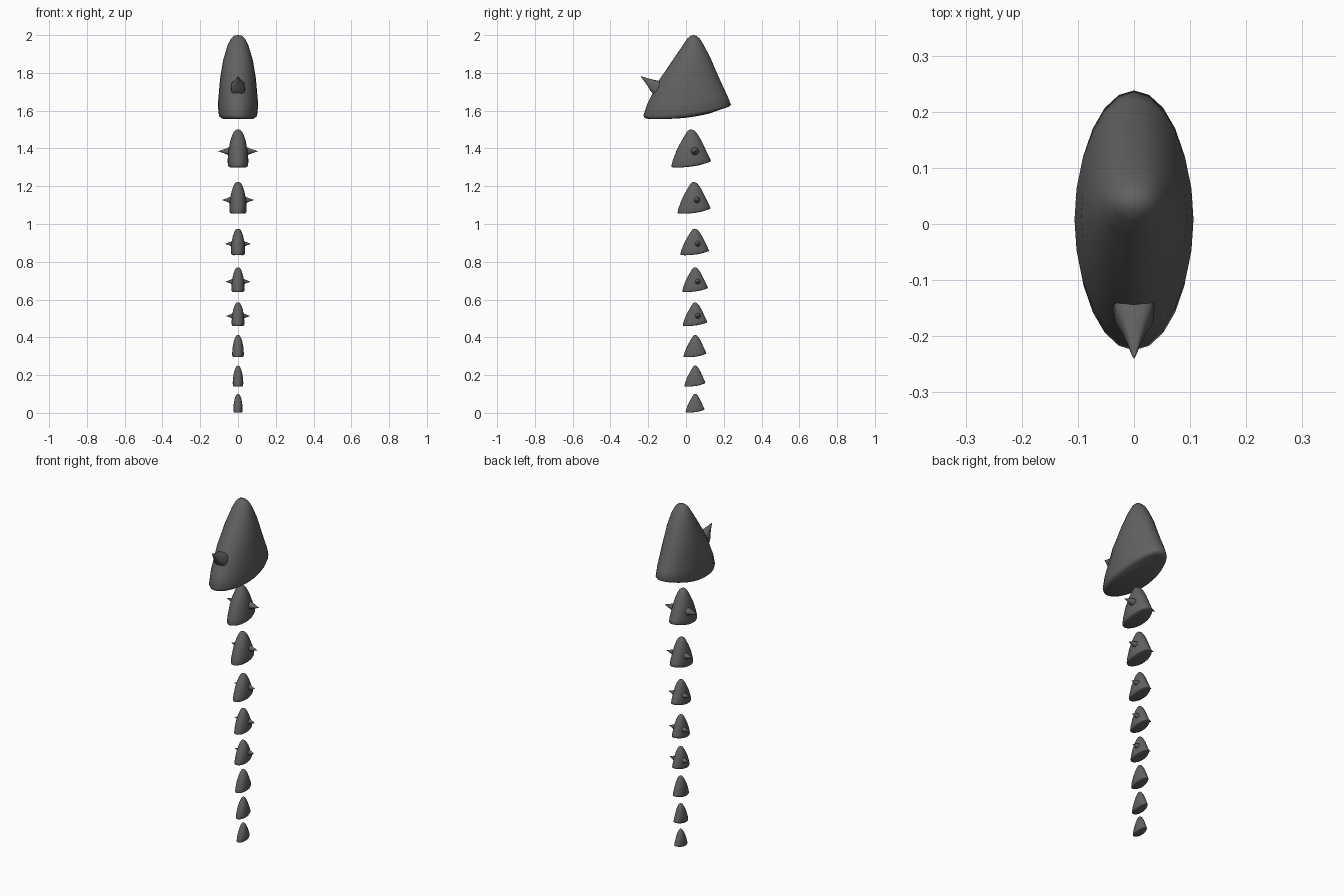
import bpy
import bmesh
from math import sin, cos, pi, copysign
from mathutils import Vector

cube = bpy.data.objects.get("Cube")
if cube:
    bpy.data.objects.remove(cube, do_unlink=True)

grey = bpy.data.materials.new("dark_grey")
grey.use_nodes = True
colour = (0.12, 0.12, 0.12, 1)
grey.diffuse_color = colour
grey.node_tree.nodes["Principled BSDF"].inputs["Base Color"].default_value = colour


def loft(name, rings, tip=None):
    """Skin a stack of point rings, closing the end with a cap or a tip."""
    bm = bmesh.new()
    loops = [[bm.verts.new(point) for point in ring] for ring in rings]
    for lower, upper in zip(loops, loops[1:]):
        for i in range(len(lower)):
            j = (i + 1) % len(lower)
            bm.faces.new((lower[i], lower[j], upper[j], upper[i]))
    bm.faces.new(loops[0])
    if tip is None:
        bm.faces.new(loops[-1])
    else:
        point = bm.verts.new(tip)
        last = loops[-1]
        for i in range(len(last)):
            bm.faces.new((last[i], last[(i + 1) % len(last)], point))
    bmesh.ops.recalc_face_normals(bm, faces=bm.faces)
    mesh = bpy.data.meshes.new(name)
    bm.to_mesh(mesh)
    bm.free()
    mesh.materials.append(grey)
    obj = bpy.data.objects.new(name, mesh)
    bpy.context.collection.objects.link(obj)
    bpy.ops.object.select_all(action='DESELECT')
    obj.select_set(True)
    bpy.context.view_layer.objects.active = obj
    bpy.ops.object.shade_smooth_by_angle(angle=pi / 3)
    return obj


# Shared rounded cone: front reach, back reach, front height, back height,
# half width and sag, each as a share of the full size
SECTIONS = [
    (.45, .41, 0, .062, .42, .012),
    (.92, .84, 0, .128, .84, .045),
    (.98, .96, .01, .145, .94, .04),
    (1, 1, .04, .17, .98, .035),
    (.93, .92, .17, .26, 1, .02),
    (.68, .64, .47, .53, .89, .01),
    (.435, .46, .685, .72, .74, 0),
    (.23, .28, .865, .876, .53, 0),
    (.13, .17, .955, .955, .36, 0),
    (.06, .08, .993, .993, .2, 0),
]


def body(name, front, back, bottom, top, half_width, apex, roundness=1.0):
    height = top - bottom
    rings = []
    for f, b, zf, zb, w, sag in SECTIONS:
        y0 = apex - (apex - front) * f ** roundness
        y1 = apex + (back - apex) * b ** roundness
        ring = []
        for i in range(24):
            a = 2 * pi * i / 24
            t = cos(a)
            z = (zf + zb) / 2 + (zb - zf) / 2 * t - sag * sin(a) ** 2
            ring.append((half_width * w * sin(a),
                         (y0 + y1) / 2 + (y1 - y0) / 2 * t,
                         bottom + height * z))
        rings.append(ring)
    return loft(name, rings, (0, apex, top))


def spike(name, base, tip, radius, squareness=1.0):
    """Concave spike; squareness below one makes the section boxier."""
    base, tip = Vector(base), Vector(tip)
    axis = (tip - base).normalized()
    side = Vector((0, 1, 0)) if abs(axis.x) > .5 else Vector((1, 0, 0))
    up = axis.cross(side)

    def shape(v):
        return copysign(abs(v) ** squareness, v)

    rings = []
    for t, r in ((0, 1), (.25, .92), (.5, .57), (.75, .28), (.95, .08)):
        centre = base.lerp(tip, t)
        rings.append([centre + radius * r * (side * shape(cos(2 * pi * i / 16))
                                             + up * shape(sin(2 * pi * i / 16)))
                      for i in range(16)])
    return loft(name, rings, tip)


# Large top piece with its front horn
body("head", -.225, .238, 1.557, 2, .106, .04)
spike("head_horn", (0, -.14, 1.712), (0, -.24, 1.782), .038, .6)

# Tail pieces: front, back, bottom, top, half width, apex
TAIL = [
    (-.077, .132, 1.3, 1.5, .055, .025),
    (-.045, .13, 1.055, 1.222, .046, .04),
    (-.03, .122, .835, .975, .038, .045),
    (-.02, .116, .64, .77, .035, .046),
    (-.017, .113, .46, .584, .034, .047),
    (-.013, .108, .295, .412, .031, .048),
    (-.008, .103, .14, .25, .028, .048),
    (-.002, .098, .002, .1, .025, .048),
]
for n, piece in enumerate(TAIL, 1):
    body(f"tail_segment_{n}", *piece, roundness=.85)

# Paired side spikes on the upper pieces: y, z, reach, radius
SPIKES = [
    (.047, 1.385, .105, .022),
    (.058, 1.127, .085, .018),
    (.062, .895, .068, .016),
    (.062, .695, .066, .015),
    (.062, .513, .063, .015),
]
for n, (y, z, reach, radius) in enumerate(SPIKES, 1):
    for label, s in (("left", 1), ("right", -1)):
        spike(f"{label}_spike_{n}", (s * reach * .32, y, z),
              (s * reach, y, z), radius)
